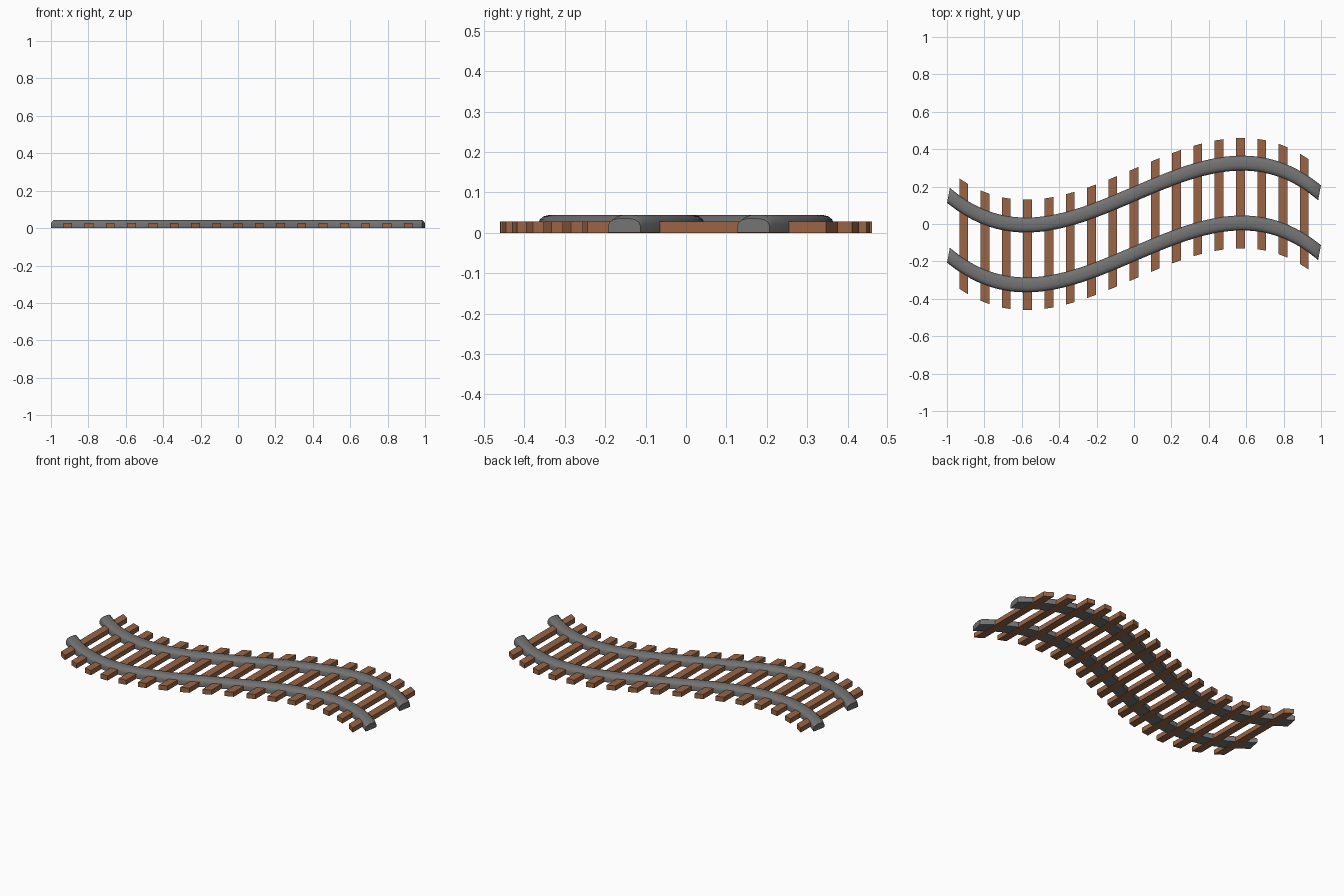
import bpy, bmesh, math

if "Cube" in bpy.data.objects:
    bpy.data.objects.remove(bpy.data.objects["Cube"])

GAUGE, SLEEPER_HALF = 0.16, 0.295


def sway(x):
    return 0.43 * x * (1 - x * x)


def slope(x):
    return 0.43 * (1 - 3 * x * x)


def material(name, color):
    m = bpy.data.materials.new(name)
    m.diffuse_color = color
    m.use_nodes = True
    m.node_tree.nodes["Principled BSDF"].inputs["Base Color"].default_value = m.diffuse_color
    return m


def make_object(name, bm, mat):
    bmesh.ops.recalc_face_normals(bm, faces=bm.faces)
    me = bpy.data.meshes.new(name)
    bm.to_mesh(me)
    bm.free()
    me.materials.append(mat)
    ob = bpy.data.objects.new(name, me)
    bpy.context.collection.objects.link(ob)
    return ob


steel = material("steel", (0.17, 0.17, 0.17, 1))
wood = material("wood", (0.32, 0.13, 0.06, 1))

# Rounded rail cross-section: sideways offset, height
half = [(0.040, 0.001), (0.040, 0.022), (0.0365, 0.033), (0.027, 0.041), (0.012, 0.0445)]
profile = half + [(-u, z) for u, z in reversed(half)]


# Rail: section swept along the S-curve, with slightly rounded ends
def make_rail(name, side):
    bm = bmesh.new()
    n = 48
    stations = [(-0.992, 0.8)] + [(-0.98 + 1.96 * i / n, 1) for i in range(n + 1)] + [(0.992, 0.8)]
    rings = []
    for x, h in stations:
        s = slope(x)
        rings.append([bm.verts.new((x - 0.22 * s * u, side * GAUGE + sway(x) + u, z * h))
                      for u, z in profile])
    k = len(profile)
    for a, b in zip(rings, rings[1:]):
        for j in range(k):
            bm.faces.new((a[j], a[(j + 1) % k], b[(j + 1) % k], b[j]))
    bm.faces.new(rings[0])
    bm.faces.new(rings[-1])
    ob = make_object(name, bm, steel)
    bpy.ops.object.select_all(action='DESELECT')
    ob.select_set(True)
    bpy.context.view_layer.objects.active = ob
    bpy.ops.object.shade_smooth_by_angle(angle=math.radians(40))


make_rail("left_rail", 1)
make_rail("right_rail", -1)

# Sleepers: boxes sheared so they follow the curve
for i in range(17):
    x0 = 0.91 * (i - 8) / 8
    bm = bmesh.new()
    bmesh.ops.create_cube(bm, size=1)
    for v in bm.verts:
        x = x0 + v.co.x * 0.047
        v.co = (x, sway(x) + v.co.y * 2 * SLEEPER_HALF, (v.co.z + 0.5) * 0.028)
    make_object(f"sleeper_{i + 1}", bm, wood)
